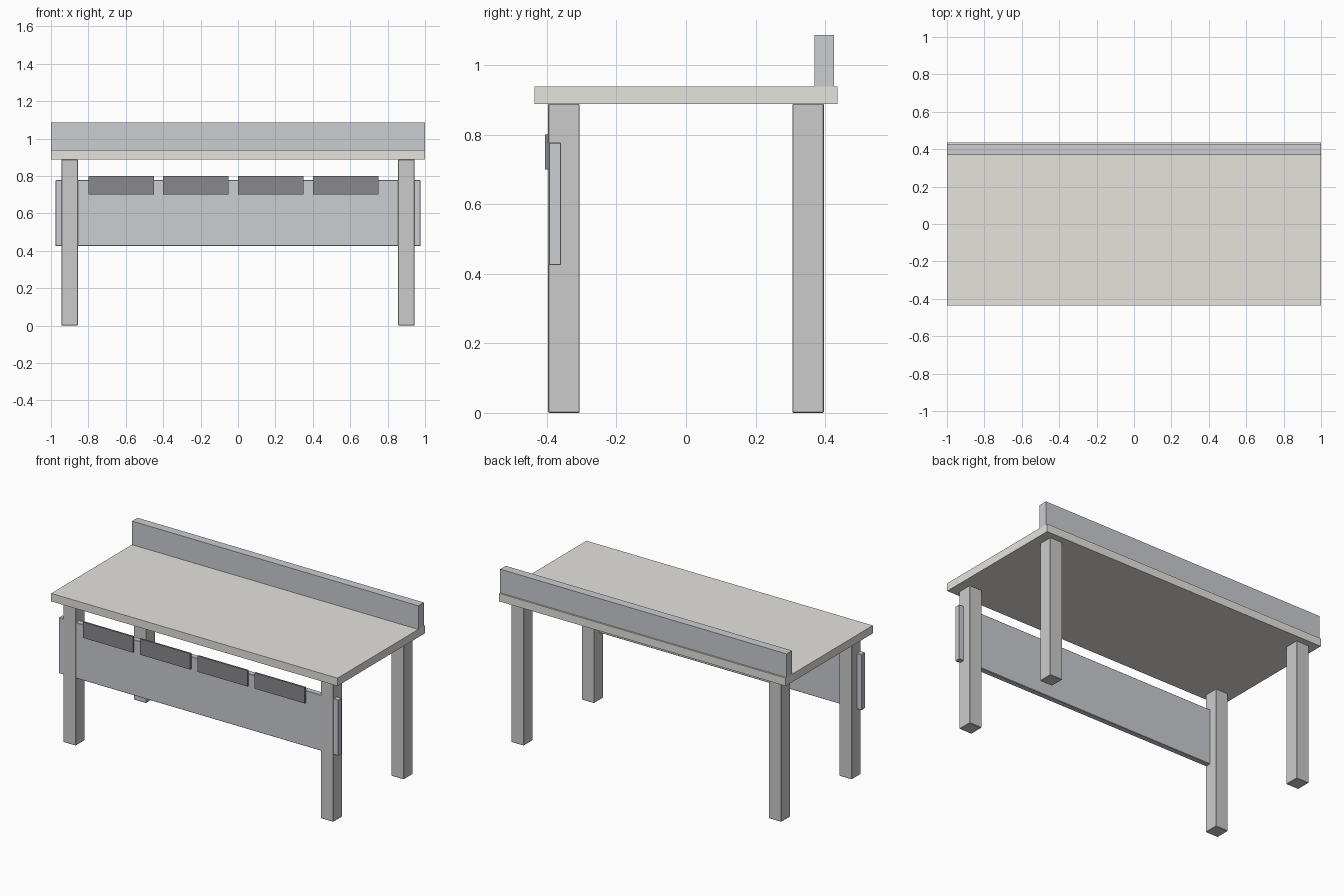
import bpy, bmesh
from mathutils import Vector

if "Cube" in bpy.data.objects:
    bpy.data.objects.remove(bpy.data.objects["Cube"])


def material(name, rgb):
    m = bpy.data.materials.new(name)
    m.diffuse_color = (*rgb, 1)
    m.use_nodes = True
    m.node_tree.nodes["Principled BSDF"].inputs["Base Color"].default_value = m.diffuse_color
    return m


def box(name, x, y, z, mat=None, bevel=0):
    """Box from (min, max) ranges, with an optional small chamfer."""
    bm = bmesh.new()
    bmesh.ops.create_cube(bm, size=1)
    for v in bm.verts:
        v.co = Vector([r[0] + (c + 0.5) * (r[1] - r[0]) for c, r in zip(v.co, (x, y, z))])
    mesh = bpy.data.meshes.new(name)
    bm.to_mesh(mesh)
    bm.free()
    ob = bpy.data.objects.new(name, mesh)
    bpy.context.collection.objects.link(ob)
    if mat:
        mesh.materials.append(mat)
    if bevel:
        mod = ob.modifiers.new("edge_chamfer", 'BEVEL')
        mod.width = bevel
        mod.segments = 1
    return ob


worktop_mat = material("worktop_grey", (0.79, 0.77, 0.73))
panel_mat = material("panel_grey", (0.60, 0.61, 0.64))
drawer_mat = material("drawer_dark", (0.25, 0.25, 0.27))

# Worktop and raised back rail
box("worktop", (-1, 1), (-0.435, 0.435), (0.888, 0.938), worktop_mat)
box("back_rail", (-1, 1), (0.37, 0.425), (0.938, 1.087), panel_mat)

# Four square legs
for side, cx in (("left", -0.9), ("right", 0.9)):
    for end, cy in (("front", -0.351), ("back", 0.351)):
        box(f"{end}_{side}_leg", (cx - 0.0435, cx + 0.0435), (cy - 0.045, cy + 0.045),
            (0, 0.888), bevel=0.002)

# Front apron panel, passing through the front legs
box("apron_panel", (-0.976, 0.976), (-0.394, -0.359), (0.425, 0.777), panel_mat, 0.002)

# Row of drawer fronts on the panel
for i in range(4):
    x0 = -0.8 + 0.4 * i
    box(f"drawer_front_{i + 1}", (x0, x0 + 0.35), (-0.406, -0.394), (0.70, 0.80), drawer_mat)
